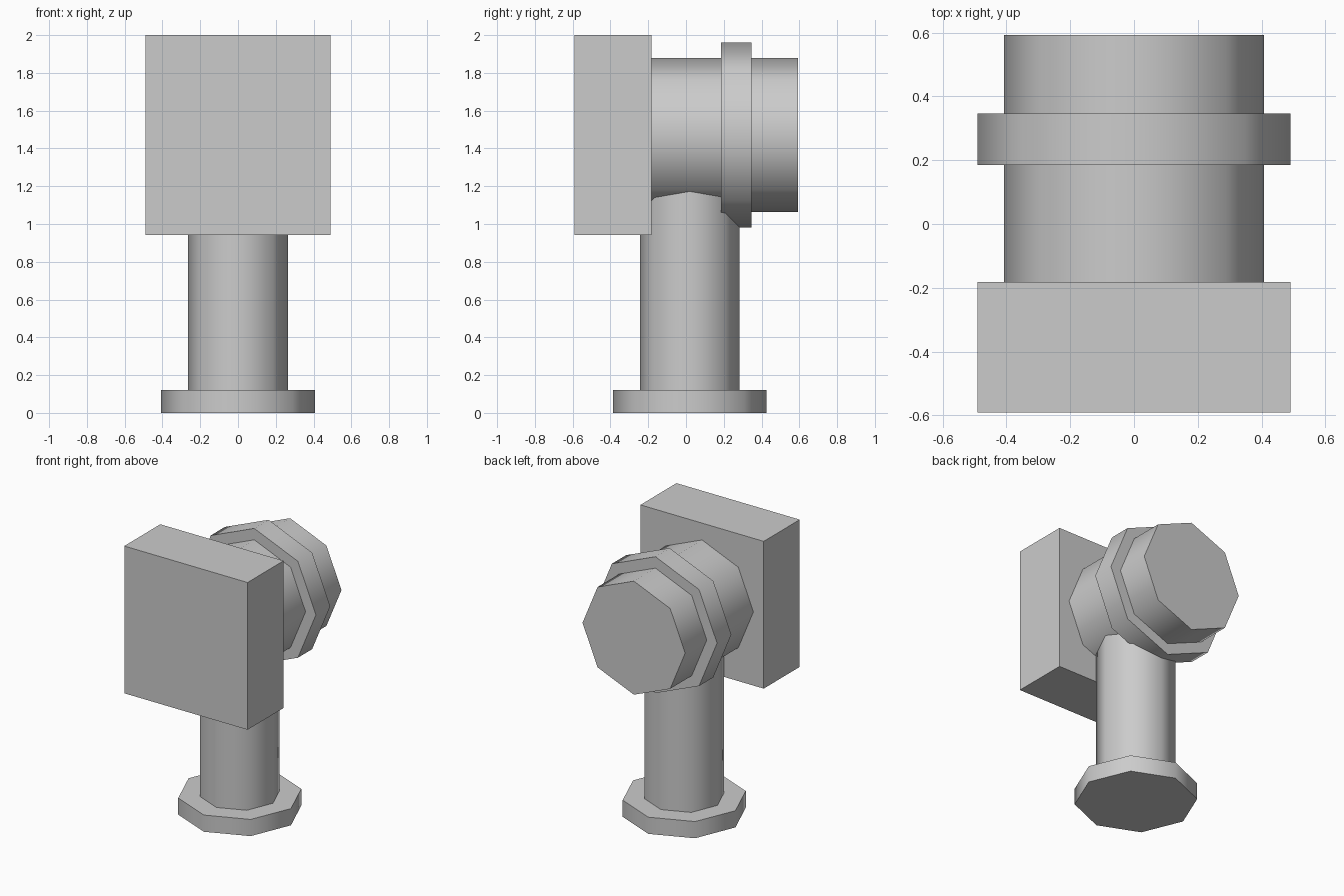
import bpy
import math

if "Cube" in bpy.data.objects:
    bpy.data.objects.remove(bpy.data.objects["Cube"])

grey = bpy.data.materials.new("plain_grey")
grey.diffuse_color = (0.6, 0.6, 0.6, 1)
grey.use_nodes = True
grey.node_tree.nodes["Principled BSDF"].inputs["Base Color"].default_value = grey.diffuse_color


def octagon(name, radius, start, end, axis, centre):
    """Smooth eight-sided cylinder along 'z' or 'y', corners on the axes."""
    mid = (start + end) / 2
    if axis == 'z':
        loc, rot = (0, centre, mid), (0, 0, 0)
    else:
        loc, rot = (0, mid, centre), (math.pi / 2, 0, 0)
    bpy.ops.mesh.primitive_cylinder_add(vertices=8, radius=radius, depth=end - start,
                                        location=loc, rotation=rot)
    obj = bpy.context.object
    obj.name = name
    obj.data.materials.append(grey)
    bpy.ops.object.shade_smooth_by_angle(angle=math.radians(60))


# Stand
octagon("base_foot", 0.407, 0.0, 0.12, 'z', 0.02)
octagon("stand_post", 0.264, 0.12, 1.3, 'z', 0.02)

# Barrel with its collar
octagon("barrel", 0.408, -0.183, 0.592, 'y', 1.471)
octagon("barrel_collar", 0.49, 0.185, 0.347, 'y', 1.471)

# Square front housing
bpy.ops.mesh.primitive_cube_add(size=1, location=(0, -0.387, 1.471))
housing = bpy.context.object
housing.name = "front_housing"
housing.scale = (0.98, 0.409, 1.058)
housing.data.materials.append(grey)
